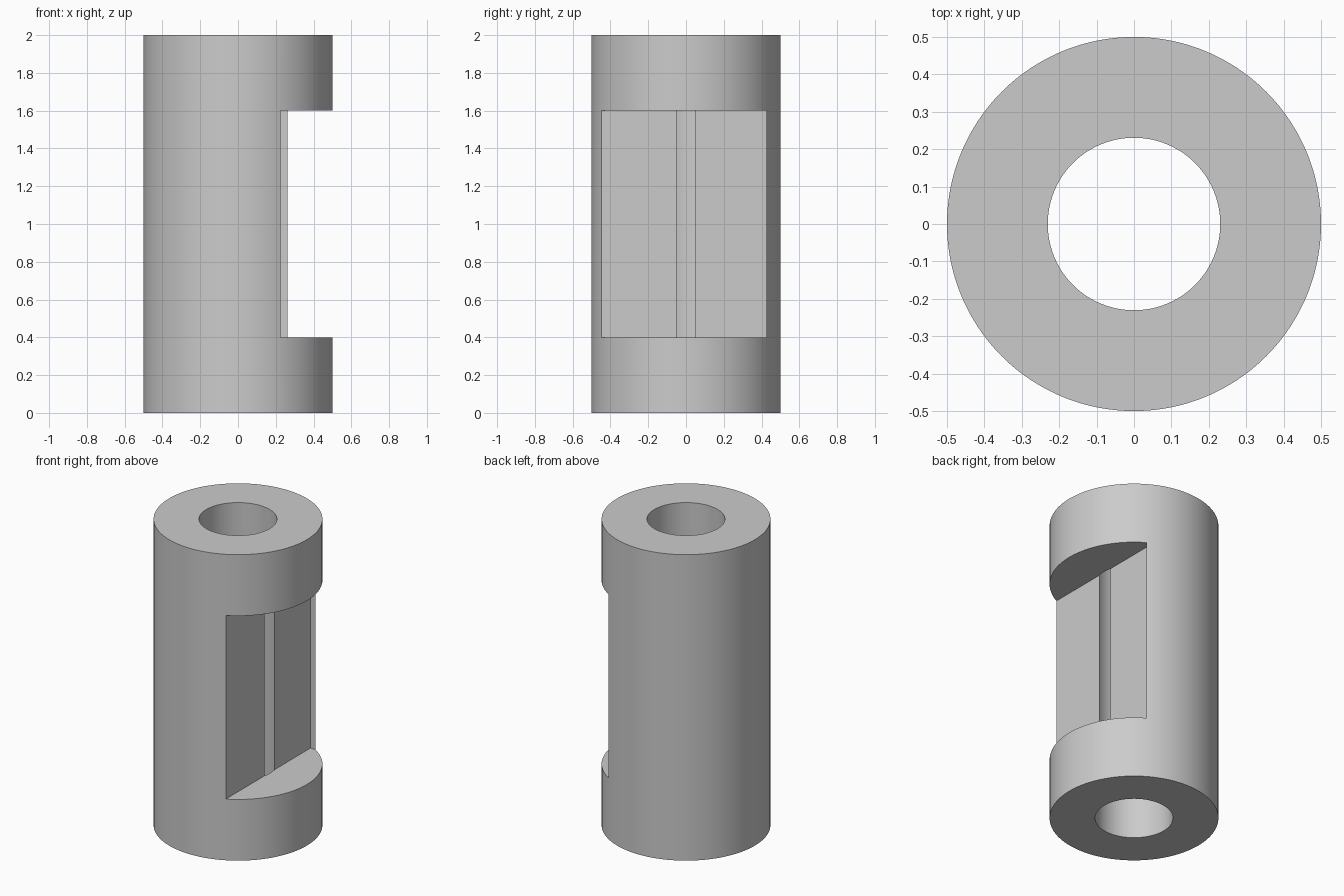
import bpy

if "Cube" in bpy.data.objects:
    bpy.data.objects.remove(bpy.data.objects["Cube"])

HEIGHT, OUTER_R, BORE_R = 2.0, 0.5, 0.2305
SIDES = 192


def cylinder(name, radius, z0, z1):
    bpy.ops.mesh.primitive_cylinder_add(
        vertices=SIDES, radius=radius, depth=z1 - z0, location=(0, 0, (z0 + z1) / 2))
    obj = bpy.context.object
    obj.name = name
    return obj


def box(name, lo, hi):
    bpy.ops.mesh.primitive_cube_add(
        size=1, location=[(a + b) / 2 for a, b in zip(lo, hi)])
    obj = bpy.context.object
    obj.name = name
    obj.scale = [b - a for a, b in zip(lo, hi)]
    bpy.ops.object.transform_apply(location=False, rotation=False, scale=True)
    return obj


def cut(target, cutter):
    mod = target.modifiers.new("cut", 'BOOLEAN')
    mod.operation = 'DIFFERENCE'
    mod.solver = 'EXACT'
    mod.object = cutter
    cutter.hide_render = True
    bpy.context.view_layer.objects.active = target
    bpy.ops.object.modifier_apply(modifier=mod.name)
    bpy.data.objects.remove(cutter, do_unlink=True)


# Thick-walled sleeve with a through bore
sleeve = cylinder("sleeve", OUTER_R, 0, HEIGHT)
cut(sleeve, cylinder("bore_cutter", BORE_R, -0.2, HEIGHT + 0.2))

# Side window: a flat that just breaks into the bore, stopping at a small step on +y
cut(sleeve, box("window_cutter", (0.225, -0.7, 0.4), (0.7, 0.426, 1.6)))

# Smooth round walls, crisp edges
bpy.ops.object.select_all(action='DESELECT')
sleeve.select_set(True)
bpy.context.view_layer.objects.active = sleeve
bpy.ops.object.shade_smooth_by_angle(angle=0.18)
